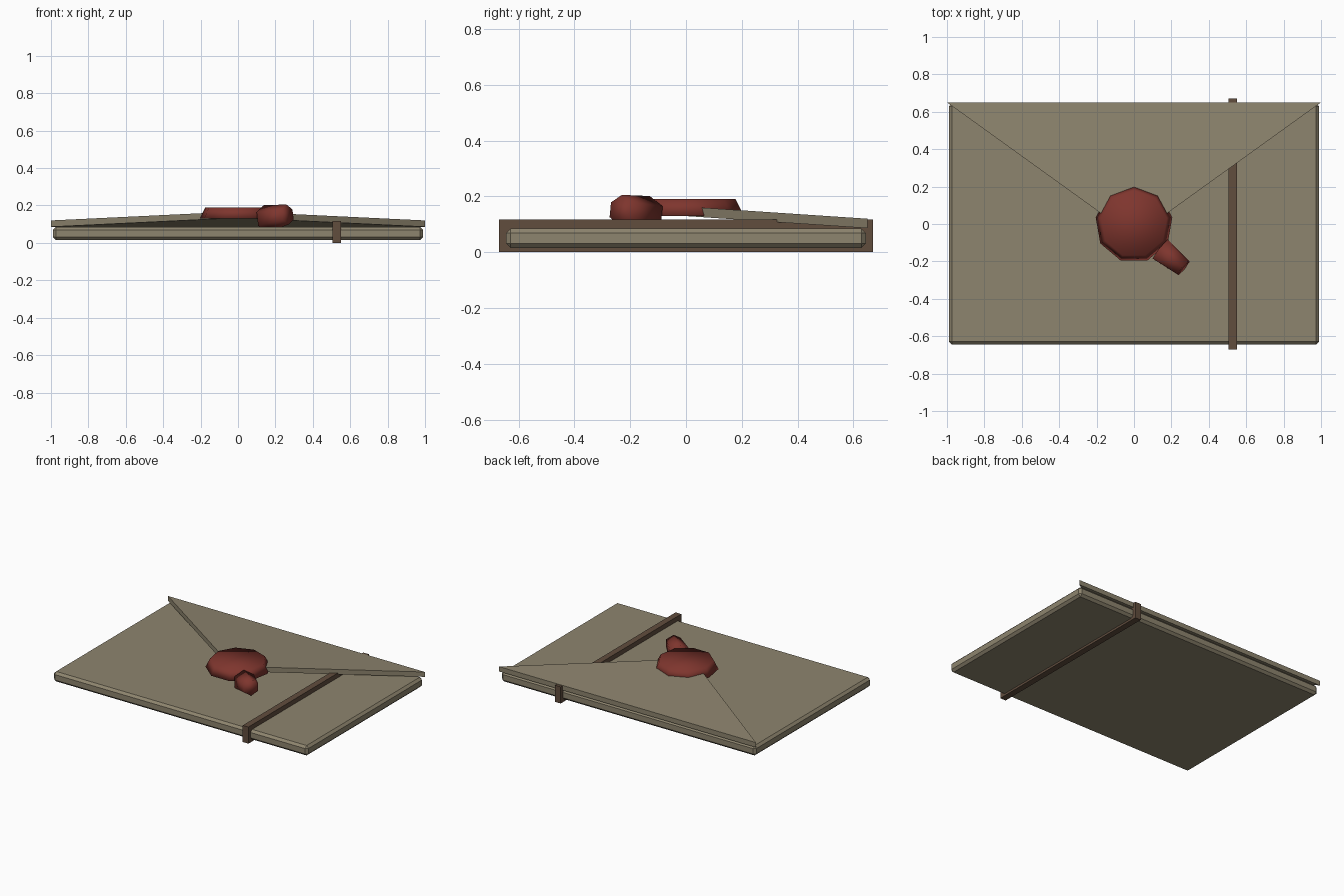
import bpy, bmesh
from mathutils import Vector

if "Cube" in bpy.data.objects:
    bpy.data.objects.remove(bpy.data.objects["Cube"], do_unlink=True)


def make_material(name, rgb):
    mat = bpy.data.materials.new(name)
    mat.use_nodes = True
    colour = (*rgb, 1)
    mat.diffuse_color = colour
    bsdf = mat.node_tree.nodes["Principled BSDF"]
    bsdf.inputs["Base Color"].default_value = colour
    bsdf.inputs["Roughness"].default_value = 0.8
    return mat


paper = make_material("aged paper", (0.27, 0.233, 0.157))
leather = make_material("brown strap", (0.12, 0.075, 0.048))
wax = make_material("red wax", (0.21, 0.036, 0.027))


def box(name, low, high, mat, bevel=0):
    low, high = Vector(low), Vector(high)
    bpy.ops.mesh.primitive_cube_add(size=1, location=(low + high) / 2)
    ob = bpy.context.object
    ob.name = name
    ob.scale = high - low
    bpy.ops.object.transform_apply(location=False, rotation=False, scale=True)
    ob.data.materials.append(mat)
    if bevel:
        mod = ob.modifiers.new("edge bevel", "BEVEL")
        mod.width = bevel
        mod.segments = 1
    return ob


def frustum(name, start, end, r1, r2, sides, spin=0):
    """Tapered prism between two points; spin offsets its first corner."""
    start, end = Vector(start), Vector(end)
    axis = end - start
    bpy.ops.mesh.primitive_cone_add(vertices=sides, radius1=r1, radius2=r2,
                                    depth=axis.length, location=(start + end) / 2)
    ob = bpy.context.object
    ob.name = name
    ob.rotation_mode = "QUATERNION"
    ob.rotation_quaternion = axis.to_track_quat("Z", "Y")
    ob.data.materials.append(wax)
    return ob


# Envelope body and the strap wrapped round it
box("envelope_body", (-0.99, -0.645, 0.015), (0.99, 0.645, 0.085), paper, 0.016)
box("strap", (0.506, -0.67, 0), (0.55, 0.67, 0.117), leather)

# Sloping triangular flap, a thick sheet rising to its tip
bm = bmesh.new()
corners = [(-1, 0.65, 0.086), (0, -0.07, 0.134), (1, 0.65, 0.086)]
sheet = bm.faces.new([bm.verts.new(c) for c in corners])
top = bmesh.ops.extrude_face_region(bm, geom=[sheet])["geom"]
for v in top:
    if isinstance(v, bmesh.types.BMVert):
        v.co.z += 0.034
bmesh.ops.recalc_face_normals(bm, faces=bm.faces)
mesh = bpy.data.meshes.new("flap")
bm.to_mesh(mesh)
bm.free()
mesh.materials.append(paper)
flap = bpy.data.objects.new("flap", mesh)
bpy.context.collection.objects.link(flap)

# Wax seal, with the wax stick lying beside it
seal = frustum("wax_seal", (0, 0, 0.13), (0, 0, 0.19), 0.208, 0.178, 9)
seal.rotation_quaternion = (1, 0, 0, 0)
stick = frustum("wax_stick", (0.144, -0.137, 0.128), (0.265, -0.235, 0.152),
                0.074, 0.054, 6)
for ob in (seal, stick):
    ob.data.shade_smooth()
